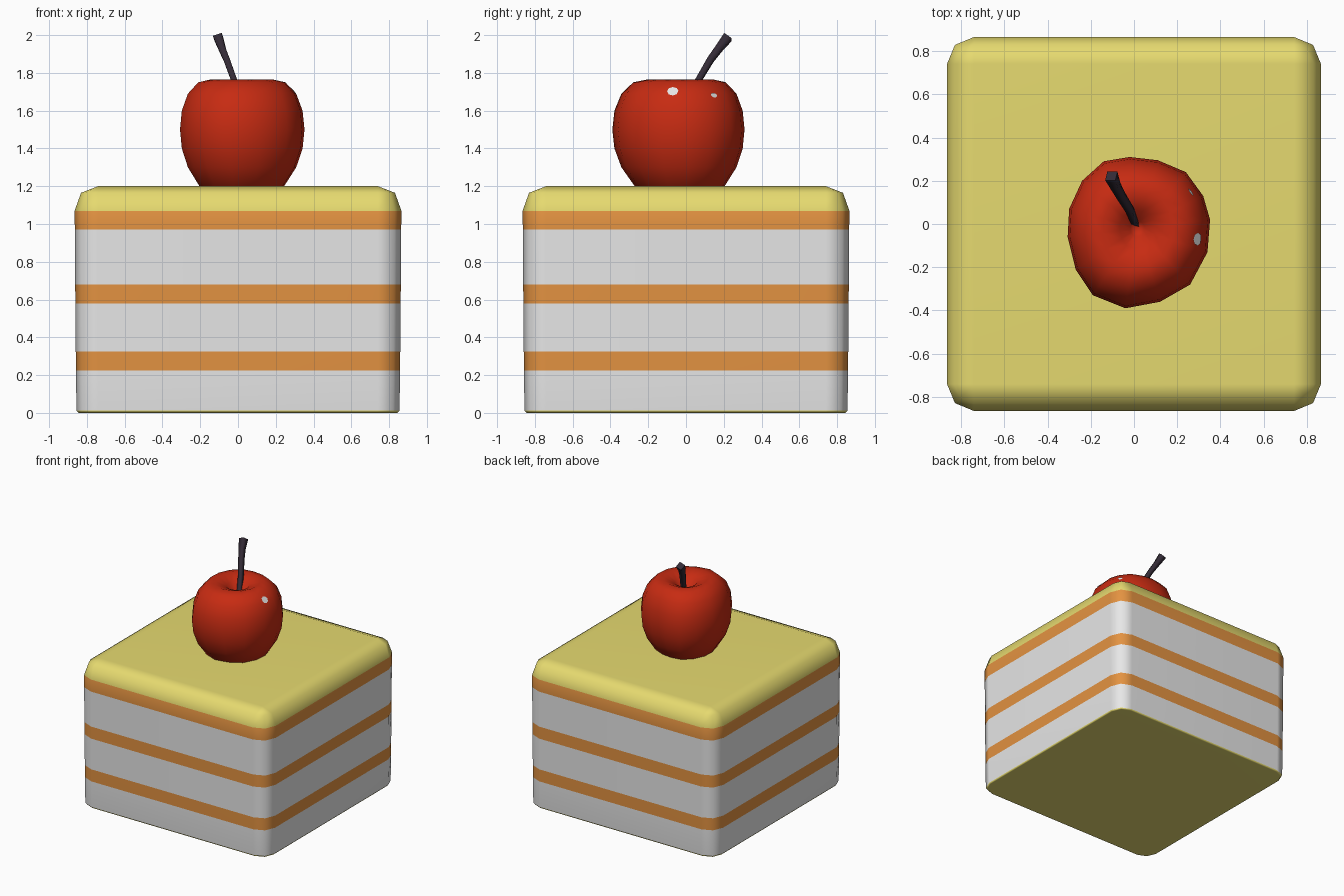
import bpy, bmesh, math
from mathutils import Vector
from mathutils.bvhtree import BVHTree

if "Cube" in bpy.data.objects:
    bpy.data.objects.remove(bpy.data.objects["Cube"])


def material(name, rgb):
    m = bpy.data.materials.new(name)
    m.diffuse_color = (*rgb, 1)
    m.use_nodes = True
    m.node_tree.nodes["Principled BSDF"].inputs["Base Color"].default_value = m.diffuse_color
    return m


YELLOW = material("yellow icing", (0.79, 0.70, 0.16))
ORANGE = material("orange filling", (0.77, 0.29, 0.053))
WHITE = material("white sponge", (0.8, 0.8, 0.8))
RED = material("cherry red", (0.57, 0.024, 0.006))
DARK = material("dark stem", (0.034, 0.024, 0.037))


def finish(bm, name, mats):
    me = bpy.data.meshes.new(name)
    bmesh.ops.remove_doubles(bm, verts=bm.verts, dist=1e-5)
    bmesh.ops.recalc_face_normals(bm, faces=bm.faces)
    for f in bm.faces:
        f.smooth = True
    bm.to_mesh(me)
    ob = bpy.data.objects.new(name, me)
    bpy.context.collection.objects.link(ob)
    for m in mats:
        me.materials.append(m)
    return ob


def loft(rings, band_material=None):
    """Skin a list of closed rings and cap both ends."""
    bm = bmesh.new()
    rows = [[bm.verts.new(p) for p in r] for r in rings]
    n = len(rows[0])
    for k, (a, b) in enumerate(zip(rows, rows[1:])):
        for i in range(n):
            j = (i + 1) % n
            f = bm.faces.new((a[i], a[j], b[j], b[i]))
            f.material_index = band_material[k] if band_material else 0
    bm.faces.new(rows[0][::-1])
    bm.faces.new(rows[-1])
    return bm


# Cake: rounded square rings, coloured by layer
def rounded_square(core, r, z):
    pts = []
    for q in range(4):
        cx, cy = [(1, 1), (-1, 1), (-1, -1), (1, -1)][q]
        for s in range(3):
            a = math.radians(90 * q + 45 * s)
            pts.append((cx * core + r * math.cos(a), cy * core + r * math.sin(a), z))
    return pts


layers = [(0.103, 0.0), (0.114, 0.012), (0.117, 0.225), (0.118, 0.325), (0.120, 0.58),
          (0.121, 0.68), (0.123, 0.97), (0.124, 1.07), (0.09, 1.165), (0.0, 1.2)]
cake_bm = loft([rounded_square(0.741, r, z) for r, z in layers],
               [0, 2, 1, 2, 1, 2, 1, 0, 0])
cake = finish(cake_bm, "cake_slice", [YELLOW, ORANGE, WHITE])
cake_bm.free()
wn = cake.modifiers.new("weighted normals", 'WEIGHTED_NORMAL')
wn.keep_sharp = True

# Cherry: slightly irregular outline scaled along a dimpled profile
outline = [(-0.04, -0.39), (0.12, -0.36), (0.26, -0.28), (0.34, -0.13), (0.352, 0.02),
           (0.32, 0.13), (0.24, 0.24), (0.11, 0.295), (-0.02, 0.31), (-0.14, 0.29),
           (-0.24, 0.20), (-0.30, 0.07), (-0.307, -0.06), (-0.27, -0.21), (-0.19, -0.33)]
profile = [(0.0, 1.13), (0.4, 1.145), (0.68, 1.2), (0.87, 1.3), (0.97, 1.4), (1.0, 1.5),
           (0.97, 1.6), (0.87, 1.69), (0.70, 1.75), (0.5, 1.765), (0.25, 1.73),
           (0.1, 1.66), (0.0, 1.64)]
c = Vector((0.015, -0.02))
rings = []
for f, z in profile:
    ring = []
    for p in outline:
        q = c + (Vector(p) - c) * f
        ring.append((q.x, q.y, z))
    rings.append(ring)
cherry_bm = loft(rings)
finish(cherry_bm, "cherry", [RED])
tree = BVHTree.FromBMesh(cherry_bm)
cherry_bm.free()

# Stem: bent square tube, thicker at the tip
path = [((0.01, 0.0, 1.63), 0.022), ((-0.02, 0.065, 1.76), 0.022),
        ((-0.06, 0.13, 1.87), 0.024), ((-0.085, 0.175, 1.93), 0.027),
        ((-0.105, 0.222, 1.99), 0.035)]
rings = []
for k, (p, r) in enumerate(path):
    d = Vector(path[min(k + 1, 4)][0]) - Vector(path[max(k - 1, 0)][0])
    u = d.cross(Vector((0, 1, 0))).normalized()
    v = d.cross(u).normalized()
    rings.append([Vector(p) + r * (u * math.cos(t) + v * math.sin(t))
                  for t in [math.pi * (0.25 + i / 2) for i in range(4)]])
bm = loft(rings)
stem = finish(bm, "cherry_stem", [DARK])
bm.free()
for poly in list(stem.data.polygons)[-2:]:
    poly.use_smooth = False

# Small pale glints lying on the cherry skin
for i, (centre, w, h) in enumerate([((0.29, -0.07, 1.70), 0.03, 0.02),
                                    ((0.28, 0.16, 1.69), 0.024, 0.01)]):
    bm = bmesh.new()
    vs = []
    for s in range(8):
        a = math.tau * s / 8
        p = Vector(centre) + Vector((-h * math.sin(a), w * math.cos(a), h * math.sin(a)))
        loc, nor, _, _ = tree.find_nearest(p)
        vs.append(bm.verts.new(loc + nor * 0.005))
    bm.faces.new(vs)
    finish(bm, f"cherry_glint_{i + 1}", [WHITE])
    for f in bpy.data.objects[f"cherry_glint_{i + 1}"].data.polygons:
        if f.normal.x < 0:
            f.flip()
    bm.free()
